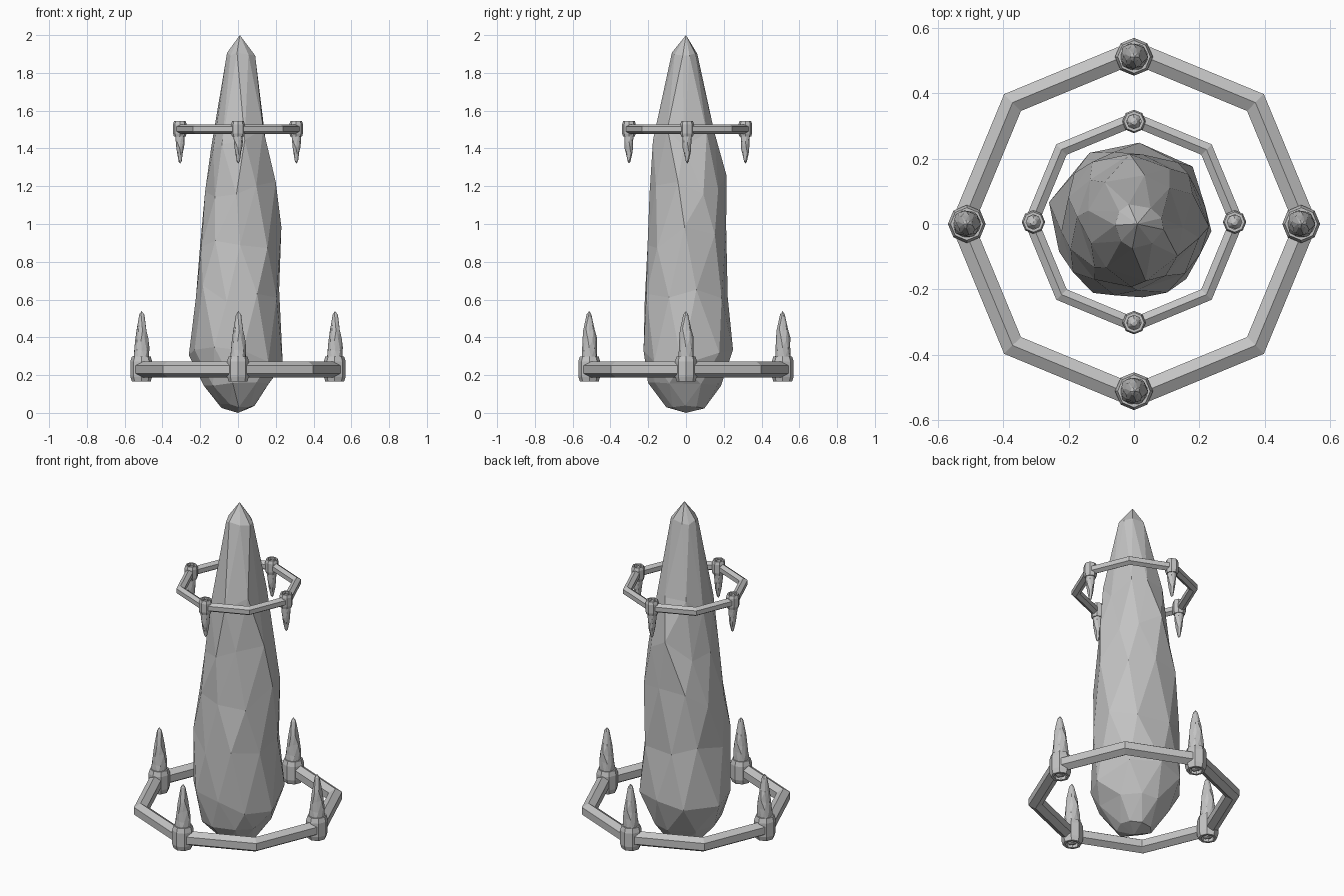
import bpy, bmesh, math, random
from mathutils import Matrix, Vector

if "Cube" in bpy.data.objects:
    bpy.data.objects.remove(bpy.data.objects["Cube"])

random.seed(7)
stone = bpy.data.materials.new("grey stone")
stone.diffuse_color = (0.55, 0.55, 0.55, 1)
stone.use_nodes = True
stone.node_tree.nodes["Principled BSDF"].inputs["Base Color"].default_value = stone.diffuse_color


def add_object(name, mesh):
    ob = bpy.data.objects.new(name, mesh)
    bpy.context.collection.objects.link(ob)
    return ob


def finish(bm, name):
    bmesh.ops.recalc_face_normals(bm, faces=bm.faces)
    mesh = bpy.data.meshes.new(name)
    bm.to_mesh(mesh)
    bm.free()
    mesh.materials.append(stone)
    return mesh


def lathe(name, profile, sides):
    """Spin a closed (radius, height) profile around z."""
    bm = bmesh.new()
    rings = []
    for i in range(sides):
        a = 2 * math.pi * i / sides
        rings.append([bm.verts.new((r * math.cos(a), r * math.sin(a), z)) for r, z in profile])
    n = len(profile)
    for i in range(sides):
        p, q = rings[i], rings[(i + 1) % sides]
        for j in range(n):
            k = (j + 1) % n
            bm.faces.new((p[j], q[j], q[k], p[k]))
    return finish(bm, name)


def rock_mesh():
    """Rough tapering crystal: staggered uneven rings, triangulated."""
    # height, then extents to -x, +x, -y, +y
    table = [(0.035, .09, .09, .10, .10), (0.15, .18, .18, .20, .19),
             (0.31, .255, .235, .225, .25), (0.62, .225, .23, .23, .235),
             (0.93, .215, .225, .21, .22), (1.2, .175, .195, .19, .205),
             (1.45, .14, .15, .17, .155), (1.9, .055, .09, .075, .06)]
    sides = 9
    bm = bmesh.new()
    rings = []
    for row, (z, x0, x1, y0, y1) in enumerate(table):
        wobble = 0.012 if row in (0, 1, 7) else 0.06
        ring = []
        for i in range(sides):
            a = 2 * math.pi * (i + 0.5 * (row % 2) + random.uniform(-.2, .2)) / sides
            c, s = math.cos(a), math.sin(a)
            k = random.uniform(0.97, 1.06)
            ring.append(bm.verts.new((c * k * (x1 if c > 0 else x0), s * k * (y1 if s > 0 else y0),
                                      z + random.uniform(-wobble, wobble))))
        rings.append(ring)
    for row in range(len(rings) - 1):
        lo, hi = rings[row], rings[row + 1]
        for i in range(sides):
            j = (i + 1) % sides
            if row % 2 == 0:
                bm.faces.new((lo[i], lo[j], hi[i]))
                bm.faces.new((lo[j], hi[j], hi[i]))
            else:
                bm.faces.new((lo[i], hi[j], hi[i]))
                bm.faces.new((lo[i], lo[j], hi[j]))
    bottom, tip = bm.verts.new((0, 0, 0)), bm.verts.new((0.01, 0, 2))
    for i in range(sides):
        j = (i + 1) % sides
        bm.faces.new((rings[0][j], rings[0][i], bottom))
        bm.faces.new((rings[-1][i], rings[-1][j], tip))
    return finish(bm, "crystal")


# Central crystal
crystal = rock_mesh()
add_object("central_crystal", crystal)

# Collar that holds each spike
collar = lathe("collar", [(.036, -.063), (.05, -.063), (.058, -.037), (.058, .042),
                          (.05, .068), (.036, .068)], 8)


def spiked_ring(label, z, radius, tube, claw_radius, collar_scale, base, spike_scale, direction, y_off):
    # Octagonal hoop with a hexagonal section
    section = [(radius + tube * math.cos(math.radians(30 + 60 * i)),
                tube * math.sin(math.radians(30 + 60 * i))) for i in range(6)]
    hoop = add_object(label + "_ring", lathe(label + "_ring", section, 8))
    hoop.location = (0, y_off, z)
    # Four collars, each with a small copy of the crystal
    for i, side in enumerate(("right", "back", "left", "front")):
        a = i * math.pi / 2
        x, y = claw_radius * math.cos(a), claw_radius * math.sin(a) + y_off
        c = add_object(f"{label}_{side}_collar", collar)
        c.location = (x, y, z)
        c.scale = (collar_scale,) * 3
        s = add_object(f"{label}_{side}_spike", crystal)
        s.location = (x, y, base)
        s.scale = (spike_scale,) * 3
        if direction < 0:
            s.rotation_euler = (math.pi, 0, 0)


spiked_ring("lower", 0.23, 0.526, 0.042, 0.512, 1.0, 0.165, 0.187, 1, 0)
spiked_ring("upper", 1.502, 0.314, 0.026, 0.308, 0.62, 1.542, 0.111, -1, 0.006)
